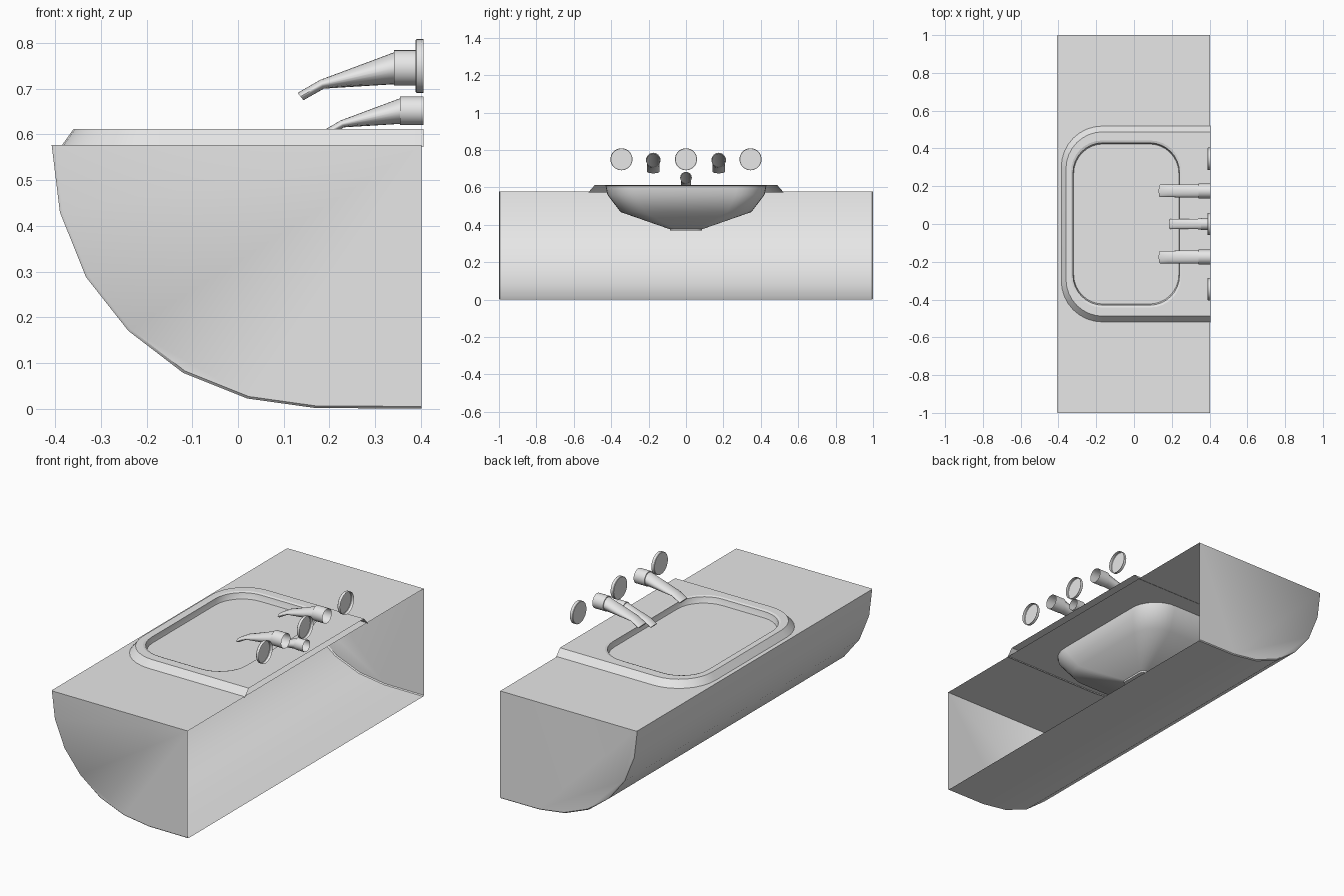
import bpy, bmesh, math

cube = bpy.data.objects.get("Cube")
if cube:
    bpy.data.objects.remove(cube, do_unlink=True)

grey = bpy.data.materials.new("light_grey")
grey.use_nodes = True
grey.diffuse_color = (0.8, 0.8, 0.8, 1)
grey.node_tree.nodes["Principled BSDF"].inputs["Base Color"].default_value = (0.8, 0.8, 0.8, 1)


def finish(name, bm, flip=False, recalc=True):
    """Turn a bmesh into a smooth-shaded grey object."""
    if recalc:
        bmesh.ops.recalc_face_normals(bm, faces=bm.faces)
    if flip:
        bmesh.ops.reverse_faces(bm, faces=bm.faces)
    mesh = bpy.data.meshes.new(name)
    bm.to_mesh(mesh)
    bm.free()
    mesh.materials.append(grey)
    ob = bpy.data.objects.new(name, mesh)
    bpy.context.collection.objects.link(ob)
    bpy.ops.object.select_all(action='DESELECT')
    ob.select_set(True)
    bpy.context.view_layer.objects.active = ob
    bpy.ops.object.shade_smooth_by_angle(angle=math.radians(40))
    return ob


def loft(bm, rings, closed=True, cap_start=False, cap_end=False):
    """Skin a series of matching point rings with quads."""
    rows = [[bm.verts.new(p) for p in ring] for ring in rings]
    n = len(rows[0])
    for a, b in zip(rows, rows[1:]):
        for i in range(n if closed else n - 1):
            j = (i + 1) % n
            bm.faces.new((a[i], a[j], b[j], b[i]))
    if cap_start:
        bm.faces.new(rows[0])
    if cap_end:
        bm.faces.new(rows[-1])
    return rows


def arc(cx, cy, r, start, z, steps=8):
    """Quarter circle, counterclockwise from the start angle in degrees."""
    angles = [math.radians(start + 90 * i / steps) for i in range(steps + 1)]
    return [(cx + r * math.cos(a), cy + r * math.sin(a), z) for a in angles]


def rounded_rect(cx, hx, hy, r, z):
    pts = []
    for sx, sy, start in ((1, 1, 0), (-1, 1, 90), (-1, -1, 180), (1, -1, 270)):
        pts += arc(cx + sx * (hx - r), sy * (hy - r), r, start, z)
    return pts


def deck_outline(front, half, r, z, back=0.406):
    return ([(back, half, z)] + arc(front + r, half - r, r, 90, z)
            + arc(front + r, r - half, r, 180, z) + [(back, -half, z)])


# Cabinet: curved front with end panels, open at the wall side
TOP, BACK = 0.577, 0.402
profile = [(BACK, 0), (0.17, 0.001), (0.02, 0.022), (-0.12, 0.078),
           (-0.24, 0.17), (-0.333, 0.288), (-0.39, 0.43), (-0.408, TOP)]


def section(y, scale=1.0):
    return [(BACK + (x - BACK) * scale, y, TOP + (z - TOP) * scale) for x, z in profile]


bm = bmesh.new()
rows = loft(bm, [section(-1, 0.992), section(-0.995), section(0.995), section(1, 0.992)],
            closed=False)
for row in (rows[0], rows[-1]):
    corner = bm.verts.new((BACK, row[0].co.y, TOP))
    bm.faces.new(row + [corner])
finish("cabinet", bm)

# Countertop: flat slab face notched around the raised deck
bm = bmesh.new()
notch = deck_outline(-0.388, 0.522, 0.22, TOP, BACK)
outline = [(BACK, 1, TOP), (-0.404, 1, TOP), (-0.408, 0.995, TOP),
           (-0.408, -0.995, TOP), (-0.404, -1, TOP), (BACK, -1, TOP)]
loop = [bm.verts.new(p) for p in outline + notch[::-1]]
face = bm.faces.new(loop)
bmesh.ops.triangulate(bm, faces=[face])
for f in bm.faces:
    if f.normal.z < 0:
        f.normal_flip()
finish("countertop", bm, recalc=False)

# Raised deck: sloped edge and a top plate with the bowl opening
BOWL_X = -0.041
bm = bmesh.new()
rows = loft(bm, [deck_outline(-0.388, 0.522, 0.22, 0.573),
                 deck_outline(-0.36, 0.488, 0.195, 0.612)], closed=False)
rim = [bm.verts.new(p) for p in rounded_rect(BOWL_X, 0.292, 0.442, 0.165, 0.612)]
edges = []
for loop in (rows[1], rim):
    for i, v in enumerate(loop):
        w = loop[(i + 1) % len(loop)]
        edges.append(bm.edges.get((v, w)) or bm.edges.new((v, w)))
bmesh.ops.triangle_fill(bm, edges=edges, use_beauty=True, normal=(0, 0, 1))
finish("sink_deck", bm)

# Bowl: nested rounded rectangles down to a recessed drain
bm = bmesh.new()
loft(bm, [rounded_rect(BOWL_X, *size) for size in (
    (0.292, 0.442, 0.165, 0.612), (0.282, 0.43, 0.158, 0.608),
    (0.276, 0.42, 0.155, 0.56), (0.225, 0.35, 0.13, 0.468),
    (0.054, 0.086, 0.03, 0.376), (0.052, 0.084, 0.028, 0.368))], cap_end=True)
finish("bowl", bm, flip=True)


# Taps: round collar at the wall, tapering to a flat, drooping lip
def spout(name, y, z, scale=1.0):
    # distance from wall, drop, half width, half height, lean
    stations = ((0, 0, 0.039, 0.039, 0), (0.064, 0, 0.039, 0.039, 0),
                (0.064, 0.001, 0.035, 0.035, 0), (0.222, 0.036, 0.033, 0.0095, 0.45),
                (0.269, 0.063, 0.033, 0.008, 0.8))
    rings = []
    for d, drop, ry, rz, lean in stations:
        ring = []
        for i in range(24):
            a = math.tau * i / 24
            dz = rz * math.sin(a)
            ring.append((0.406 - scale * (d + lean * dz),
                         y + scale * ry * math.cos(a), z + scale * (dz - drop)))
        rings.append(ring)
    bm = bmesh.new()
    loft(bm, rings, cap_end=True)
    finish(name, bm)


spout("left_spout", 0.175, 0.746)
spout("right_spout", -0.175, 0.746)
spout("lower_spout", 0, 0.652, 0.8)


# Wall discs: shallow caps, open toward the wall
def disc(name, y):
    rings = [[(x, y + r * math.cos(math.tau * i / 32), 0.75 + r * math.sin(math.tau * i / 32))
              for i in range(32)] for x, r in ((0.406, 0.059), (0.391, 0.059), (0.389, 0.057))]
    bm = bmesh.new()
    loft(bm, rings, cap_end=True)
    finish(name, bm)


for name, y in (("left_disc", 0.345), ("middle_disc", 0), ("right_disc", -0.345)):
    disc(name, y)
